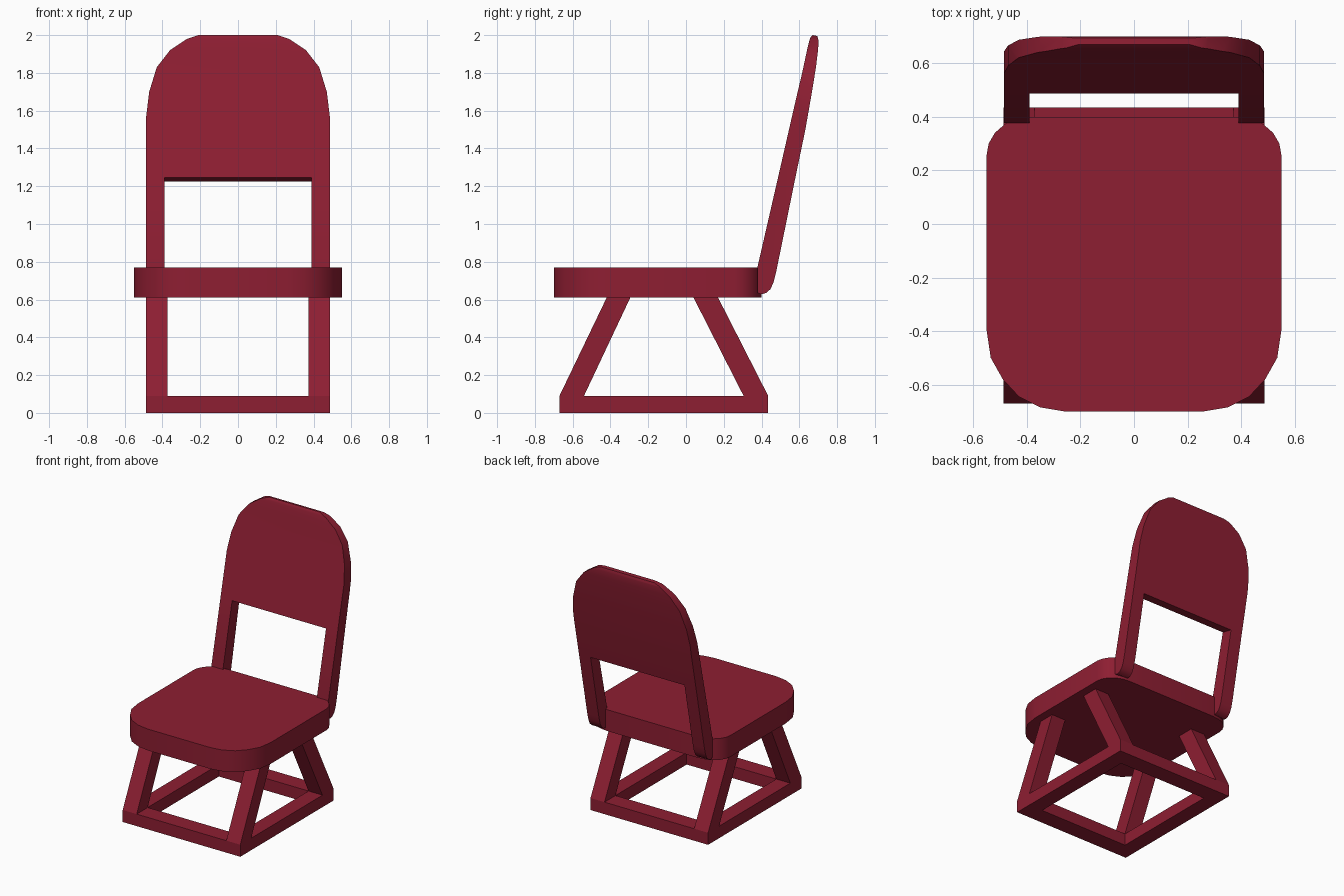
import bpy, bmesh

if "Cube" in bpy.data.objects:
    bpy.data.objects.remove(bpy.data.objects["Cube"])

red = bpy.data.materials.new("dark_red")
red.diffuse_color = (0.27, 0.013, 0.032, 1)
red.use_nodes = True
red.node_tree.nodes["Principled BSDF"].inputs["Base Color"].default_value = red.diffuse_color


def loft(name, start, end):
    """Solid between two matching closed polygons."""
    bm = bmesh.new()
    a = [bm.verts.new(p) for p in start]
    b = [bm.verts.new(p) for p in end]
    bm.faces.new(a)
    bm.faces.new(b)
    n = len(a)
    for i in range(n):
        j = (i + 1) % n
        bm.faces.new((a[i], a[j], b[j], b[i]))
    bmesh.ops.recalc_face_normals(bm, faces=bm.faces)
    mesh = bpy.data.meshes.new(name)
    bm.to_mesh(mesh)
    bm.free()
    mesh.materials.append(red)
    obj = bpy.data.objects.new(name, mesh)
    bpy.context.collection.objects.link(obj)
    return obj


def prism_x(name, profile, x0, x1):
    return loft(name, [(x0, y, z) for y, z in profile], [(x1, y, z) for y, z in profile])


def mirrored(half):
    """Close a right-hand half outline with its mirror image."""
    return half + [(-x, v) for x, v in reversed(half)]


def activate(obj):
    bpy.ops.object.select_all(action='DESELECT')
    obj.select_set(True)
    bpy.context.view_layer.objects.active = obj


def smooth(obj):
    activate(obj)
    bpy.ops.object.shade_smooth_by_angle(angle=0.56)


# Seat: rounded slab
seat_outline = mirrored([
    (0.26, -0.70), (0.35, -0.685), (0.43, -0.645), (0.49, -0.58), (0.535, -0.50), (0.55, -0.40),
    (0.55, 0.26), (0.543, 0.30), (0.52, 0.34), (0.48, 0.375), (0.43, 0.393), (0.37, 0.40)])
seat = loft("seat", [(x, y, 0.61) for x, y in seat_outline], [(x, y, 0.77) for x, y in seat_outline])
smooth(seat)

# Side frames: floor runner with two slanted legs
frame_profile = [(-0.67, 0), (0.435, 0), (0.435, 0.09), (0.17, 0.61), (0.04, 0.61),
                 (0.305, 0.09), (-0.54, 0.09), (-0.295, 0.61), (-0.42, 0.61), (-0.67, 0.09)]
for side, x0, x1 in (("left", -0.488, -0.372), ("right", 0.372, 0.488)):
    prism_x(side + "_leg_frame", frame_profile, x0, x1)

# Floor rails joining the side frames
for name, y0, y1 in (("front_rail", -0.67, -0.54), ("back_rail", 0.305, 0.435)):
    prism_x(name, [(y0, 0), (y1, 0), (y1, 0.09), (y0, 0.09)], -0.372, 0.372)

# Backrest: leaning side profile
back_profile = [(0.378, 0.635), (0.40, 0.628), (0.425, 0.635), (0.447, 0.655), (0.463, 0.69), (0.476, 0.74),
                (0.58, 1.25), (0.632, 1.50), (0.667, 1.70), (0.688, 1.83), (0.70, 1.93), (0.701, 1.975),
                (0.695, 1.995), (0.67, 2.0), (0.657, 1.985), (0.645, 1.94), (0.615, 1.80), (0.581, 1.656),
                (0.487, 1.245), (0.378, 0.77)]
backrest = prism_x("backrest", back_profile, -0.6, 0.6)

# Front outline: arched top and a slanted-top opening between the posts
arch = [(0.486, 0.5), (0.486, 1.57), (0.47, 1.70), (0.43, 1.83), (0.36, 1.92), (0.27, 1.98), (0.18, 2.01)]


def outline(y):
    top = 1.245 - 0.23 * (y - 0.487)
    pts = mirrored([(0.39, top), (0.39, 0.5)] + arch)
    return [(x, y, z) for x, z in pts]


cutter = loft("backrest_outline", outline(0), outline(1))
cutter.hide_render = True
mod = backrest.modifiers.new("outline", 'BOOLEAN')
mod.operation = 'INTERSECT'
mod.solver = 'EXACT'
mod.object = cutter
activate(backrest)
bpy.ops.object.modifier_apply(modifier=mod.name)
bpy.data.objects.remove(cutter)
smooth(backrest)
